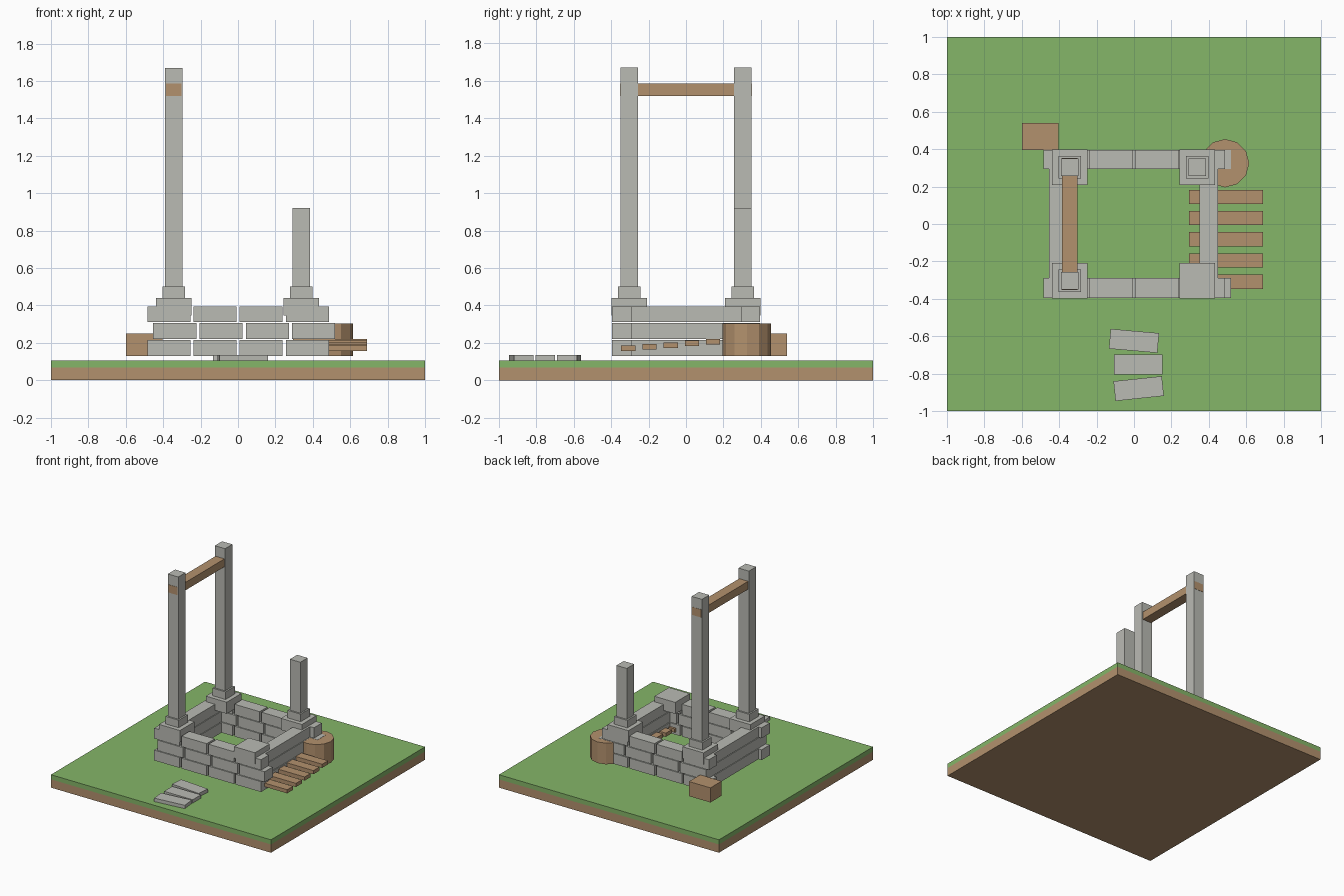
import bpy, bmesh, math
from mathutils import Matrix, Vector

if "Cube" in bpy.data.objects:
    bpy.data.objects.remove(bpy.data.objects["Cube"])


def material(name, rgb):
    m = bpy.data.materials.new(name)
    m.diffuse_color = (*rgb, 1)
    m.use_nodes = True
    m.node_tree.nodes["Principled BSDF"].inputs["Base Color"].default_value = m.diffuse_color
    return m


GRASS = material("grass green", (0.235, 0.465, 0.14))
STONE = material("pale grey stone", (0.49, 0.495, 0.455))
WOOD = material("earthy brown", (0.45, 0.285, 0.155))


def finish(name, bm, mat):
    me = bpy.data.meshes.new(name)
    bm.to_mesh(me)
    bm.free()
    me.materials.append(mat)
    ob = bpy.data.objects.new(name, me)
    bpy.context.collection.objects.link(ob)
    return ob


def box(name, x, y, z, mat, turn=0):
    """Box from (min, max) ranges, turned about its own centre in degrees."""
    bm = bmesh.new()
    bmesh.ops.create_cube(bm, size=1)
    size = [r[1] - r[0] for r in (x, y, z)]
    mid = Vector([(r[0] + r[1]) / 2 for r in (x, y, z)])
    bm.transform(Matrix.Diagonal((*size, 1)))
    ob = finish(name, bm, mat)
    ob.location = mid
    ob.rotation_euler.z = math.radians(turn)
    return ob


def around(c, half):
    return (c - half, c + half)


# Ground slab
box("dirt_slab", (-1, 1), (-1, 1), (0, 0.068), WOOD)
box("grass_layer", (-1, 1), (-1, 1), (0.068, 0.106), GRASS)

# Front and back brick walls, long side courses
for row in range(3):
    z = (0.13 + row * 0.09, 0.215 + row * 0.09)
    start = -0.452 if row == 1 else -0.485
    for wall, y in (("front", (-0.395, -0.29)), ("back", (0.293, 0.395))):
        for i in range(4):
            x = start + i * 0.247
            box(f"{wall}_brick", (x, x + 0.23), y, z, STONE)
    box("left_course", (-0.455, -0.355), (-0.392, 0.392), z, STONE)
    box("right_course", (0.35, 0.45), (-0.392, 0.392), z, STONE)

# Corner caps, pillar feet and pillars (front right one is missing)
for x, y, top in ((-0.344, -0.304, 1.67), (-0.344, 0.304, 1.67),
                  (0.339, 0.304, 0.92), (0.339, -0.304, 0)):
    box("corner_cap", around(x, 0.095), around(y, 0.095), (0.345, 0.44), STONE)
    if top:
        box("pillar_foot", around(x, 0.06), around(y, 0.06), (0.43, 0.502), STONE)
        box("pillar", around(x, 0.047), around(y, 0.047), (0.49, top), STONE)

# Beam running through both tall pillars
box("cross_beam", (-0.385, -0.303), (-0.353, 0.353), (1.52, 1.585), WOOD)

# Fallen planks, stepping up towards the back
for i in range(5):
    z = 0.155 + i * 0.009
    box("plank", (0.293, 0.69), around(-0.309 + i * 0.1135, 0.038),
        (z, z + 0.03), WOOD)

# Barrel and crate
bm = bmesh.new()
bmesh.ops.create_cone(bm, cap_ends=True, segments=12, radius1=0.129,
                      radius2=0.129, depth=0.174)
finish("barrel", bm, WOOD).location = (0.487, 0.325, 0.217)
box("crate", (-0.6, -0.405), (0.395, 0.54), (0.13, 0.25), WOOD)

# Stepping stones
for x, y, turn in ((0, -0.625, -5), (0.022, -0.752, 0), (0.025, -0.88, 6)):
    box("stepping_stone", around(x, 0.13), around(y, 0.053),
        (0.106, 0.134), STONE, turn)
